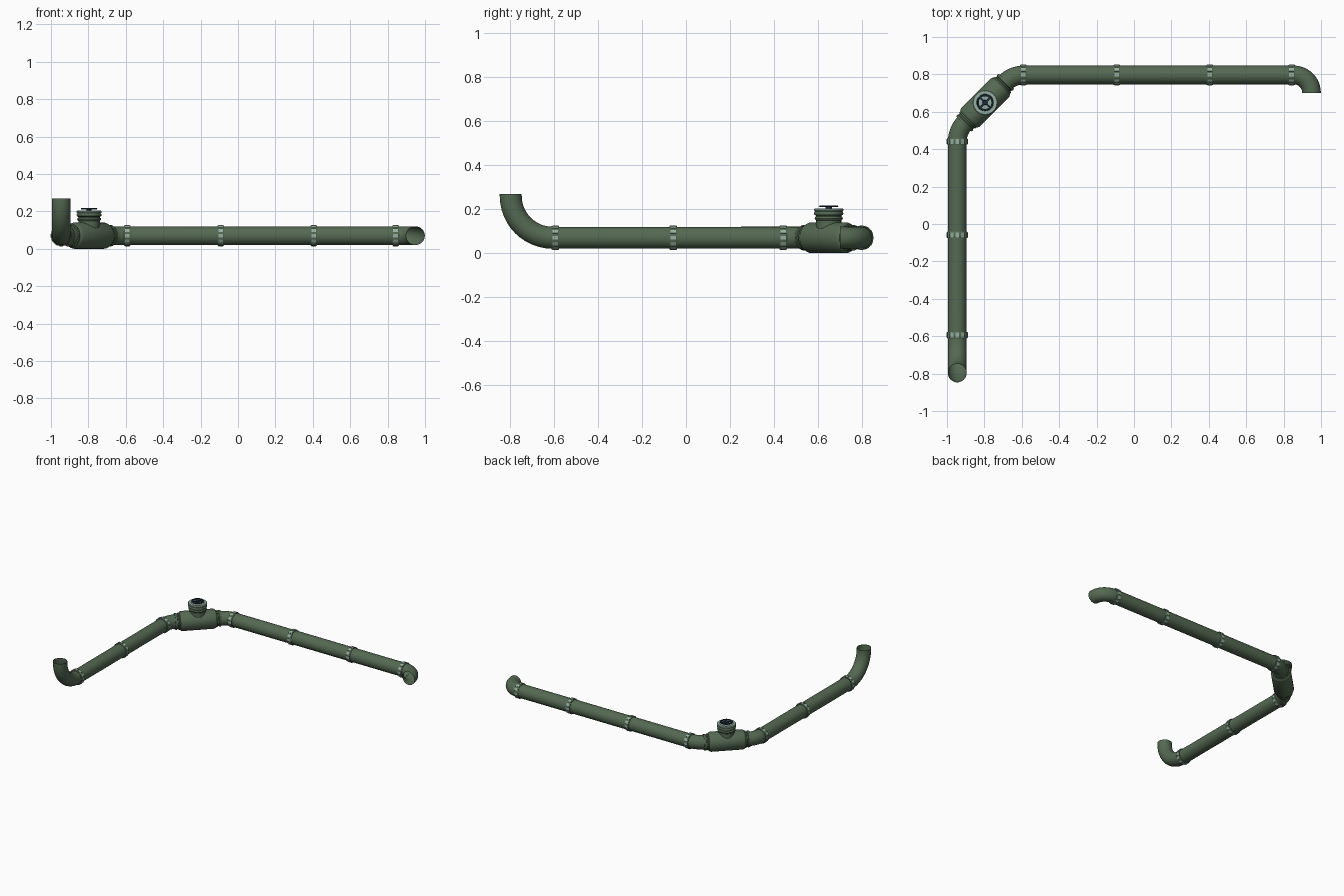
import bpy, bmesh, math
from mathutils import Vector, Matrix

if "Cube" in bpy.data.objects:
    bpy.data.objects.remove(bpy.data.objects["Cube"])


def material(name, rgb):
    m = bpy.data.materials.new(name)
    m.diffuse_color = (*rgb, 1)
    m.use_nodes = True
    m.node_tree.nodes["Principled BSDF"].inputs["Base Color"].default_value = m.diffuse_color
    return m


GREEN = material("pipe_green", (0.09, 0.14, 0.085))
LIGHT = material("pale_metal", (0.30, 0.43, 0.36))
DARK = material("dark_steel", (0.013, 0.026, 0.045))
Z = 0.07
R = 0.05


def finish(name, bm, mat, matrix):
    bmesh.ops.recalc_face_normals(bm, faces=bm.faces)
    me = bpy.data.meshes.new(name)
    bm.to_mesh(me)
    bm.free()
    ob = bpy.data.objects.new(name, me)
    bpy.context.collection.objects.link(ob)
    ob.matrix_world = matrix
    me.materials.append(mat)
    bpy.ops.object.select_all(action='DESELECT')
    ob.select_set(True)
    bpy.context.view_layer.objects.active = ob
    bpy.ops.object.shade_smooth_by_angle(angle=math.radians(35))
    return ob


def frame(pos, axis):
    return Matrix.Translation(pos) @ Vector(axis).to_track_quat('Z', 'Y').to_matrix().to_4x4()


def lathe(name, profile, mat, pos, axis=(0, 0, 1), n=32, closed=False):
    """Spin (radius, height) points about an axis."""
    bm = bmesh.new()
    rings = [[bm.verts.new((r * math.cos(2 * math.pi * i / n), r * math.sin(2 * math.pi * i / n), h))
              for i in range(n)] for r, h in profile]
    pairs = list(zip(rings, rings[1:])) + ([(rings[-1], rings[0])] if closed else [])
    for a, b in pairs:
        for i in range(n):
            j = (i + 1) % n
            bm.faces.new((a[i], a[j], b[j], b[i]))
    if not closed:
        bm.faces.new(rings[0])
        bm.faces.new(rings[-1])
    return finish(name, bm, mat, frame(pos, axis))


def blocks(name, size, dist, count, mat, pos, axis=(0, 0, 1), phase=0.0):
    """Boxes placed radially about an axis."""
    bm = bmesh.new()
    for i in range(count):
        m = Matrix.Rotation(phase + 2 * math.pi * i / count, 4, 'Z') @ Matrix.Translation((dist, 0, 0)) \
            @ Matrix.Diagonal((*size, 1))
        bmesh.ops.create_cube(bm, size=1, matrix=m)
    return finish(name, bm, mat, frame(pos, axis))


def rounded_path(corners, n=12):
    """Replace each (point, tangent length) corner by an arc."""
    pts = [Vector(corners[0][0])]
    for k in range(1, len(corners) - 1):
        p, t = Vector(corners[k][0]), corners[k][1]
        u = (Vector(corners[k - 1][0]) - p).normalized()
        v = (Vector(corners[k + 1][0]) - p).normalized()
        half = u.angle(v) / 2
        rad = t * math.tan(half)
        bis = (u + v).normalized()
        c = p + bis * (t / math.cos(half))
        sweep = math.pi / 2 - half
        side = (u - v).normalized()
        for i in range(n + 1):
            a = sweep * (1 - 2 * i / n)
            pts.append(c + rad * (side * math.sin(a) - bis * math.cos(a)))
    pts.append(Vector(corners[-1][0]))
    return pts


# Open pipe run with elbows
path = rounded_path([((-0.945, -0.797, 0.268), 0), ((-0.945, -0.797, Z), 0.19),
                     ((-0.945, 0.50, Z), 0.06), ((-0.648, 0.797, Z), 0.06),
                     ((0.949, 0.797, Z), 0.095), ((0.949, 0.70, Z), 0)])
bm = bmesh.new()
N = 32
rings = []
side = Vector((1, 0, 0))
for i, p in enumerate(path):
    d = (path[min(i + 1, len(path) - 1)] - path[max(i - 1, 0)])
    if i and i < len(path) - 1:
        d = (path[i + 1] - p).normalized() + (p - path[i - 1]).normalized()
    d.normalize()
    side = (side - d * side.dot(d)).normalized()
    up = d.cross(side)
    rings.append([bm.verts.new(p + R * (side * math.cos(2 * math.pi * k / N) + up * math.sin(2 * math.pi * k / N)))
                  for k in range(N)])
for a, b in zip(rings, rings[1:]):
    for k in range(N):
        bm.faces.new((a[k], a[(k + 1) % N], b[(k + 1) % N], b[k]))
finish("pipe_run", bm, GREEN, Matrix())

# Clamped couplings with pale plates
joints = [((x, 0.797, Z), (1, 0, 0)) for x in (-0.592, -0.092, 0.405, 0.843)]
joints += [((-0.945, y, Z), (0, 1, 0)) for y in (0.442, -0.058, -0.594)]
ring = [(0.049, -0.017), (0.053, -0.017), (0.055, -0.013), (0.055, 0.013), (0.053, 0.017), (0.049, 0.017)]
for i, (pos, axis) in enumerate(joints):
    lathe(f"coupling_{i}", ring, GREEN, pos, axis, closed=True)
    blocks(f"coupling_plates_{i}", (0.006, 0.018, 0.026), 0.0535, 12, LIGHT, pos, axis)

# Valve body along the diagonal, with stepped collars at both ends
cx, cy = -0.796, 0.649
half = [(0.049, 0.162), (0.056, 0.162), (0.058, 0.158), (0.058, 0.148), (0.054, 0.145),
        (0.054, 0.138), (0.060, 0.135), (0.060, 0.128), (0.066, 0.122), (0.07, 0.112)]
body = half + [(r, -h) for r, h in reversed(half)]
lathe("valve_body", body, GREEN, (cx, cy, Z), (1, 1, 0), closed=True)

# Valve neck and bonnet
lathe("valve_neck", [(0.057, 0.07), (0.057, 0.148), (0.062, 0.153), (0.064, 0.158), (0.062, 0.164),
                     (0.058, 0.167), (0.058, 0.171), (0.065, 0.174), (0.067, 0.180), (0.065, 0.187),
                     (0.062, 0.190), (0.062, 0.194)], GREEN, (cx, cy, 0))
lathe("bonnet_ring", [(0.064, 0.191), (0.067, 0.194), (0.067, 0.200), (0.063, 0.204),
                      (0.046, 0.204), (0.044, 0.191)], LIGHT, (cx, cy, 0), closed=True)
lathe("bonnet_plate", [(0.045, 0.192), (0.045, 0.196)], LIGHT, (cx, cy, 0))

# Hand wheel
lathe("wheel_stem", [(0.014, 0.194), (0.014, 0.209), (0.011, 0.217)], DARK, (cx, cy, 0), n=16)
lathe("wheel_rim", [(0.034, 0.210), (0.042, 0.210), (0.044, 0.2135), (0.042, 0.217), (0.034, 0.217)],
      DARK, (cx, cy, 0), closed=True)
blocks("wheel_spokes", (0.036, 0.011, 0.006), 0.020, 4, DARK, (cx, cy, 0.2135), phase=math.pi / 4)
